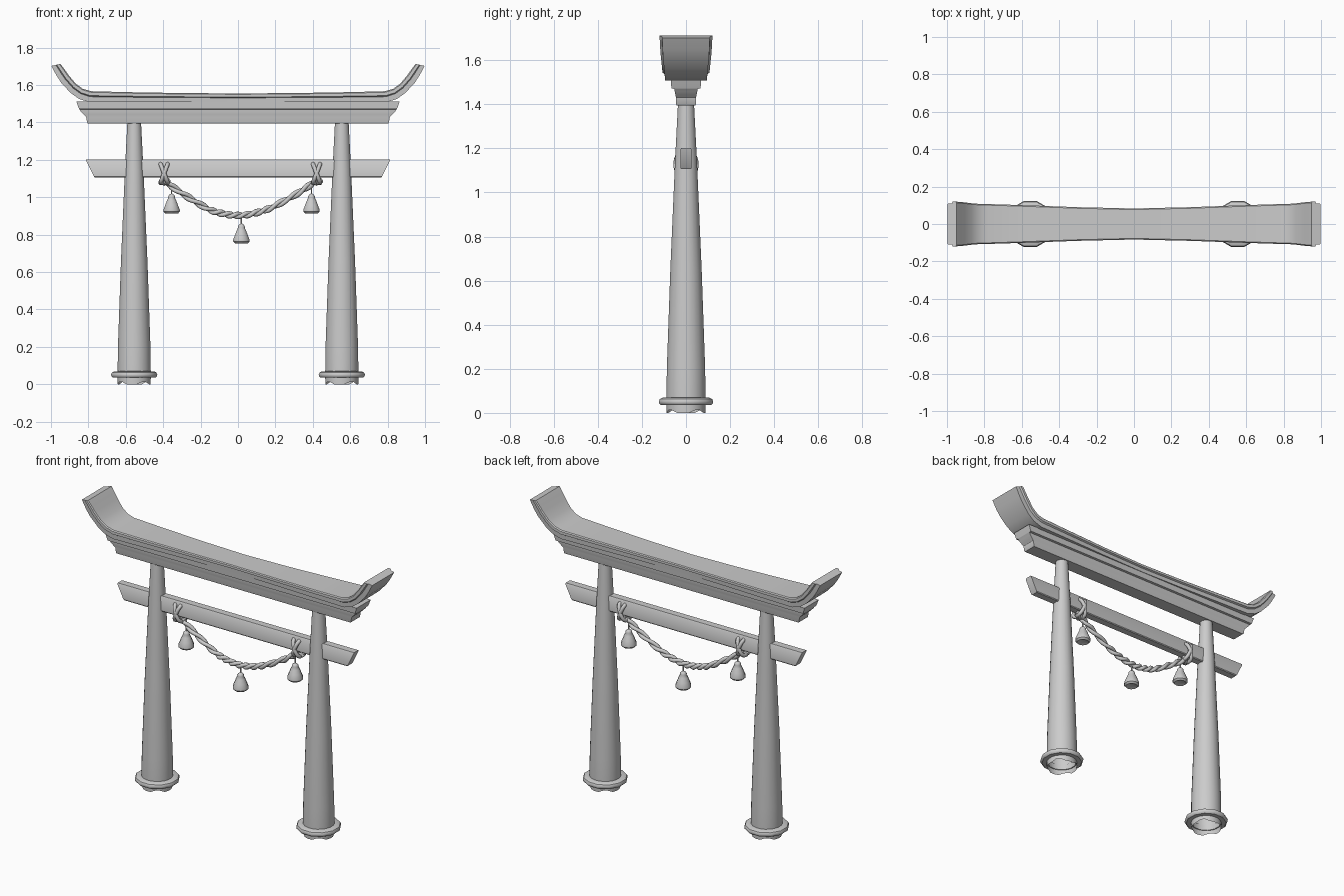
import bpy, bmesh, math
from mathutils import Vector

if "Cube" in bpy.data.objects:
    bpy.data.objects.remove(bpy.data.objects["Cube"])


def make_object(name, verts, faces, angle=35):
    mesh = bpy.data.meshes.new(name)
    mesh.from_pydata(verts, [], faces)
    bm = bmesh.new()
    bm.from_mesh(mesh)
    bmesh.ops.recalc_face_normals(bm, faces=bm.faces)
    bm.to_mesh(mesh)
    bm.free()
    ob = bpy.data.objects.new(name, mesh)
    bpy.context.collection.objects.link(ob)
    smooth(ob, angle)
    return ob


def smooth(ob, angle):
    bpy.ops.object.select_all(action='DESELECT')
    ob.select_set(True)
    bpy.context.view_layer.objects.active = ob
    bpy.ops.object.shade_smooth_by_angle(angle=math.radians(angle))


def loft(name, rings, caps=True, closed=False, angle=35):
    n = len(rings[0])
    verts = [v for r in rings for v in r]
    faces = []
    for i in range(len(rings) if closed else len(rings) - 1):
        a, b = i * n, ((i + 1) % len(rings)) * n
        faces += [(a + j, a + (j + 1) % n, b + (j + 1) % n, b + j) for j in range(n)]
    if caps and not closed:
        faces += [tuple(range(n)), tuple(range(len(verts) - n, len(verts)))]
    return make_object(name, verts, faces, angle)


def circle(x, r, z, n):
    return [(x + r * math.cos((j + .5) * math.tau / n),
             r * math.sin((j + .5) * math.tau / n), z) for j in range(n)]


def tube(name, points, radius, cyclic=False):
    cu = bpy.data.curves.new(name, 'CURVE')
    cu.dimensions = '3D'
    cu.bevel_depth, cu.bevel_resolution, cu.use_fill_caps = radius, 2, True
    sp = cu.splines.new('POLY')
    sp.points.add(len(points) - 1)
    for p, co in zip(sp.points, points):
        p.co = (*co, 1)
    sp.use_cyclic_u = cyclic
    ob = bpy.data.objects.new(name, cu)
    bpy.context.collection.objects.link(ob)
    bpy.ops.object.select_all(action='DESELECT')
    ob.select_set(True)
    bpy.context.view_layer.objects.active = ob
    bpy.ops.object.convert(target='MESH')
    smooth(ob, 60)


# Tapered posts, open underneath, each with a rounded foot ring
for side, x in (("left", -.555), ("right", .555)):
    rings = [circle(x, r, z, 20) for r, z in
             ((.089, 0), (.09, .045), (.088, .2), (.072, .65), (.05, 1.15), (.037, 1.40))]
    rings[0] = [(a, b, .012 * (j % 5 in (1, 2))) for j, (a, b, c) in enumerate(rings[0])]
    loft(side + "_post", rings, caps=False)
    profile = ((.085, .035), (.118, .035), (.126, .042), (.128, .052),
               (.123, .063), (.11, .069), (.085, .07))
    loft(side + "_foot_ring", [circle(x, r, z, 12) for r, z in profile], closed=True, angle=40)

# Upswept top beam: (x, z) bottom, (x, z) top, half width
half = [((0, 1.508), (0, 1.555), .083), ((.3, 1.508), (.3, 1.557), .090),
        ((.6, 1.508), (.6, 1.562), .101), ((.795, 1.508), (.785, 1.567), .107),
        ((.85, 1.526), (.83, 1.580), .108), ((.895, 1.558), (.868, 1.608), .111),
        ((.945, 1.612), (.905, 1.652), .116), ((.97, 1.650), (.928, 1.685), .118),
        ((.998, 1.702), (.95, 1.713), .12)]
mirrored = [((-b[0], b[1]), (-t[0], t[1]), w) for b, t, w in reversed(half[1:])]
section = ((.012, 0), (.010, .5), (0, .6), (0, .9), (.006, 1))
rings = []
for b, t, w in mirrored + half:
    b, t = Vector(b), Vector(t)
    pts = [(w - inset, b.lerp(t, k)) for inset, k in section]
    rings.append([(p.x, -y, p.y) for y, p in pts] + [(p.x, y, p.y) for y, p in reversed(pts)])
loft("top_beam", rings, angle=30)

# Moulded beam under the top beam: half length, half depth, height
levels = ((.803, .042, 1.395), (.807, .045, 1.40), (.812, .045, 1.43), (.825, .048, 1.443),
          (.84, .051, 1.458), (.848, .052, 1.47), (.850, .066, 1.472), (.864, .069, 1.511))
loft("upper_beam", [[(-a, -b, z), (a, -b, z), (a, b, z), (-a, b, z)] for a, b, z in levels])

# Tie beam with slanted ends
levels = ((.766, .021, 1.106), (.77, .025, 1.111), (.812, .025, 1.196), (.812, .021, 1.202))
loft("tie_beam", [[(-a, -b, z), (a, -b, z), (a, b, z), (-a, b, z)] for a, b, z in levels])

# Two-strand twisted rope hanging in a sag
path = [(-.40, 1.09), (-.285, 1.012), (-.16, .938), (-.08, .912), (0, .903),
        (.09, .915), (.19, .950), (.33, 1.028), (.42, 1.09)]


def rope_point(t):
    i = min(int(t), len(path) - 2)
    u = t - i
    p = [Vector(path[max(0, min(len(path) - 1, k))]) for k in range(i - 1, i + 3)]
    return .5 * (2 * p[1] + (p[2] - p[0]) * u + (2 * p[0] - 5 * p[1] + 4 * p[2] - p[3]) * u * u
                 + (3 * p[1] - p[0] - 3 * p[2] + p[3]) * u ** 3)


STEPS = 120
for s in range(2):
    strand = []
    for k in range(STEPS + 1):
        t = k / STEPS * (len(path) - 1)
        p = rope_point(t)
        d = (rope_point(min(t + .05, 8)) - rope_point(max(t - .05, 0))).normalized()
        a = k / STEPS * math.tau * 7 + s * math.pi
        q = p + Vector((-d.y, d.x)) * .009 * math.cos(a)
        strand.append((q.x, .009 * math.sin(a), q.y))
    tube("rope_strand_%d" % (s + 1), strand, .0115)

# Crossed knot loops around the tie beam
for side, x in (("left", -.395), ("right", .42)):
    for lean in (-1, 1):
        loop = []
        for k in range(24):
            a = k / 24 * math.tau
            front = 1 if math.sin(a) > 0 else -1
            loop.append((x + lean * front * .02 * math.cos(a),
                         .046 * front * abs(math.sin(a)) ** .6, 1.128 + .052 * math.cos(a)))
        tube(side + "_knot_loop", loop, .0115, True)
    tube(side + "_knot_tail", [(x - .02, -.02, 1.085), (x, 0, 1.075), (x + .025, .02, 1.09)], .014)

# Hanging bells with caps and cords
for name, x, z, top in (("left", -.355, .913, 1.06), ("middle", .018, .753, .90),
                        ("right", .393, .913, 1.07)):
    profile = ((.020, .006), (.036, 0), (.046, .010), (.046, .020), (.036, .045),
               (.026, .070), (.019, .084), (.020, .090), (.014, .100), (.004, .106))
    loft(name + "_bell", [circle(x, r, z + h, 10) for r, h in profile], angle=40)
    loft(name + "_bell_cord", [circle(x, .004, h, 6) for h in (z + .1, top)])
